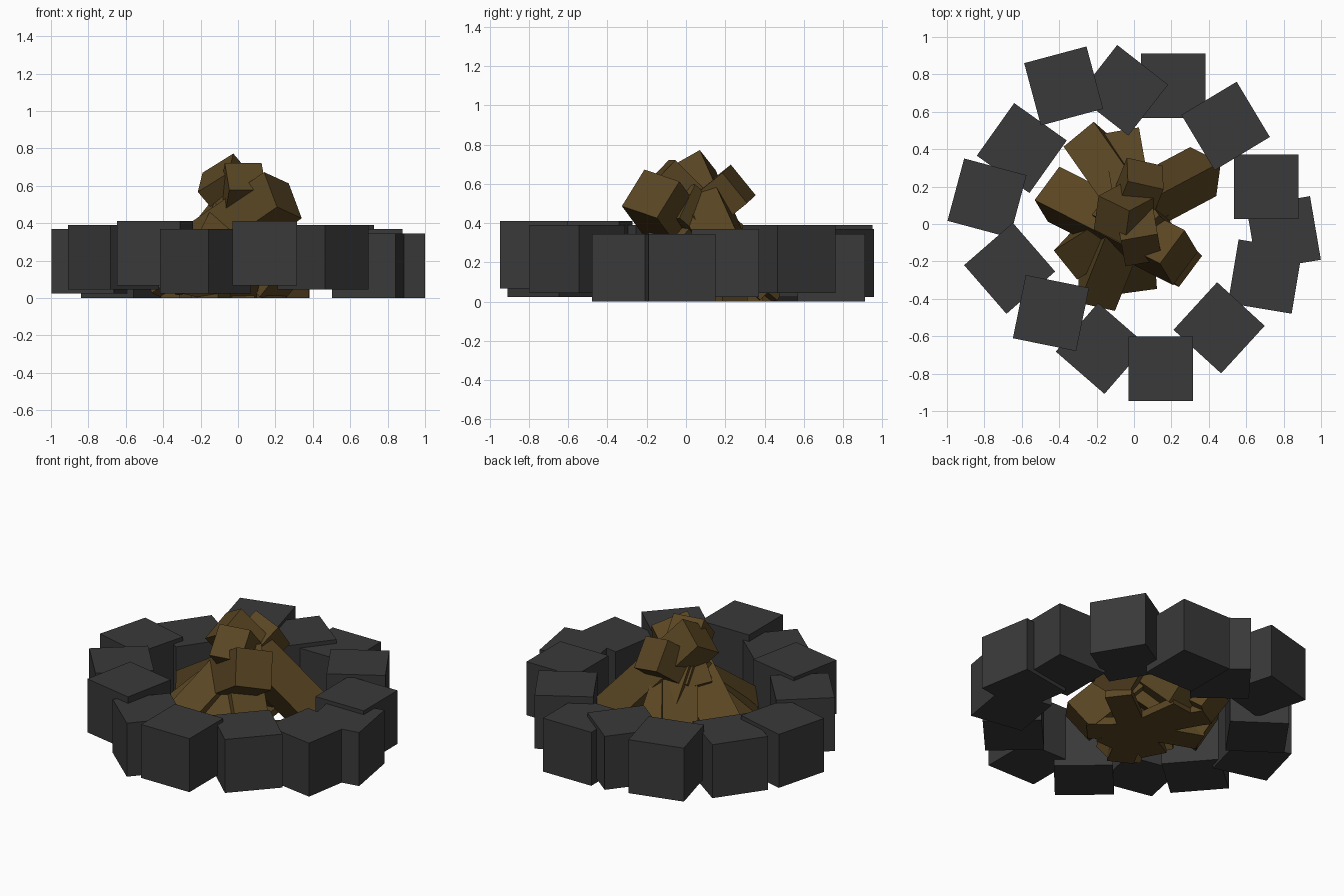
import bpy, bmesh, math
from mathutils import Vector, Matrix

if "Cube" in bpy.data.objects:
    bpy.data.objects.remove(bpy.data.objects["Cube"])


def material(name, rgb):
    m = bpy.data.materials.new(name)
    m.diffuse_color = (*rgb, 1)
    m.use_nodes = True
    m.node_tree.nodes["Principled BSDF"].inputs["Base Color"].default_value = m.diffuse_color
    return m


STONE = material("dark stone", (0.041, 0.041, 0.041))
WOOD = material("brown wood", (0.1, 0.06, 0.0165))


def add_box(name, matrix, size, mat, clip=False):
    bm = bmesh.new()
    bmesh.ops.create_cube(bm, size=1)
    bmesh.ops.scale(bm, vec=size, verts=bm.verts)
    bmesh.ops.transform(bm, matrix=matrix, verts=bm.verts)
    if clip:  # trim flat on the ground
        geom = bm.verts[:] + bm.edges[:] + bm.faces[:]
        cut = bmesh.ops.bisect_plane(bm, geom=geom, plane_co=(0, 0, 0),
                                     plane_no=(0, 0, 1), clear_inner=True)
        if any(isinstance(e, bmesh.types.BMEdge) for e in cut["geom_cut"]):
            bmesh.ops.holes_fill(bm, edges=bm.edges[:])
    bmesh.ops.recalc_face_normals(bm, faces=bm.faces)
    me = bpy.data.meshes.new(name)
    bm.to_mesh(me)
    bm.free()
    me.materials.append(mat)
    ob = bpy.data.objects.new(name, me)
    bpy.context.collection.objects.link(ob)
    return ob


# Ring of stones: x, y, turn in degrees, bottom height
S = 0.345
stones = [
    (0.21, 0.74, 0, 0.0), (-0.06, 0.715, -38, 0.025), (-0.376, 0.738, 15, 0.045),
    (-0.60, 0.406, -35.4, 0.0), (-0.786, 0.139, -15, 0.025), (-0.665, -0.237, 41, 0.045),
    (-0.444, -0.476, -11.5, 0.067), (-0.175, -0.665, -41, 0.025), (0.144, -0.775, 0, 0.067),
    (0.455, -0.555, -42.5, 0.045), (0.701, -0.281, -9.5, 0.0), (0.80, -0.05, 9.7, 0.0),
    (0.706, 0.2, 0, 0.025), (0.49, 0.524, 31, 0.045),
]
for i, (x, y, a, z) in enumerate(stones):
    m = Matrix.Translation((x, y, z + S / 2)) @ Matrix.Rotation(math.radians(a), 4, 'Z')
    add_box(f"ring_stone_{i + 1}", m, (S, S, S), STONE)


def add_log(name, base, tip, size, roll):
    base, tip = Vector(base), Vector(tip)
    d = (tip - base).normalized()
    side = Vector((0, 0, 1)).cross(d).normalized()
    up = d.cross(side)
    rot = Matrix((d, side, up)).transposed().to_4x4()
    m = (Matrix.Translation((base + tip) / 2) @ rot
         @ Matrix.Rotation(math.radians(roll), 4, 'X'))
    add_box(name, m, ((tip - base).length, size, size), WOOD, clip=True)


# Leaning logs crossing over the middle: base centre, tip centre, thickness, roll
logs = [
    ((0.37, 0.28, 0.09), (-0.12, 0.02, 0.67), 0.21, 45),
    ((-0.25, 0.44, 0.08), (0.10, -0.06, 0.50), 0.21, 8),
    ((-0.06, 0.43, 0.08), (0.04, -0.14, 0.65), 0.20, 0),
    ((-0.43, 0.16, 0.09), (0.24, -0.18, 0.55), 0.23, -18),
    ((-0.32, -0.17, 0.08), (0.08, 0.08, 0.50), 0.20, 10),
    ((-0.20, -0.38, 0.08), (0.06, 0.27, 0.60), 0.20, 15),
    ((0.01, -0.29, 0.06), (-0.02, 0.12, 0.48), 0.20, 5),
    ((0.24, -0.22, 0.07), (-0.10, 0.10, 0.48), 0.21, 10),
]
for i, (b, t, s, r) in enumerate(logs):
    add_log(f"leaning_log_{i + 1}", b, t, s, r)
    # Flat foot of each log, meeting the others as a star on the ground
    length = math.hypot(b[0], b[1]) - 0.05
    m = (Matrix.Rotation(math.atan2(b[1], b[0]), 4, 'Z')
         @ Matrix.Translation((length / 2, 0, 0.02)))
    add_box(f"log_foot_{i + 1}", m, (length, 0.16, 0.05 + i * 0.001), WOOD, clip=True)
